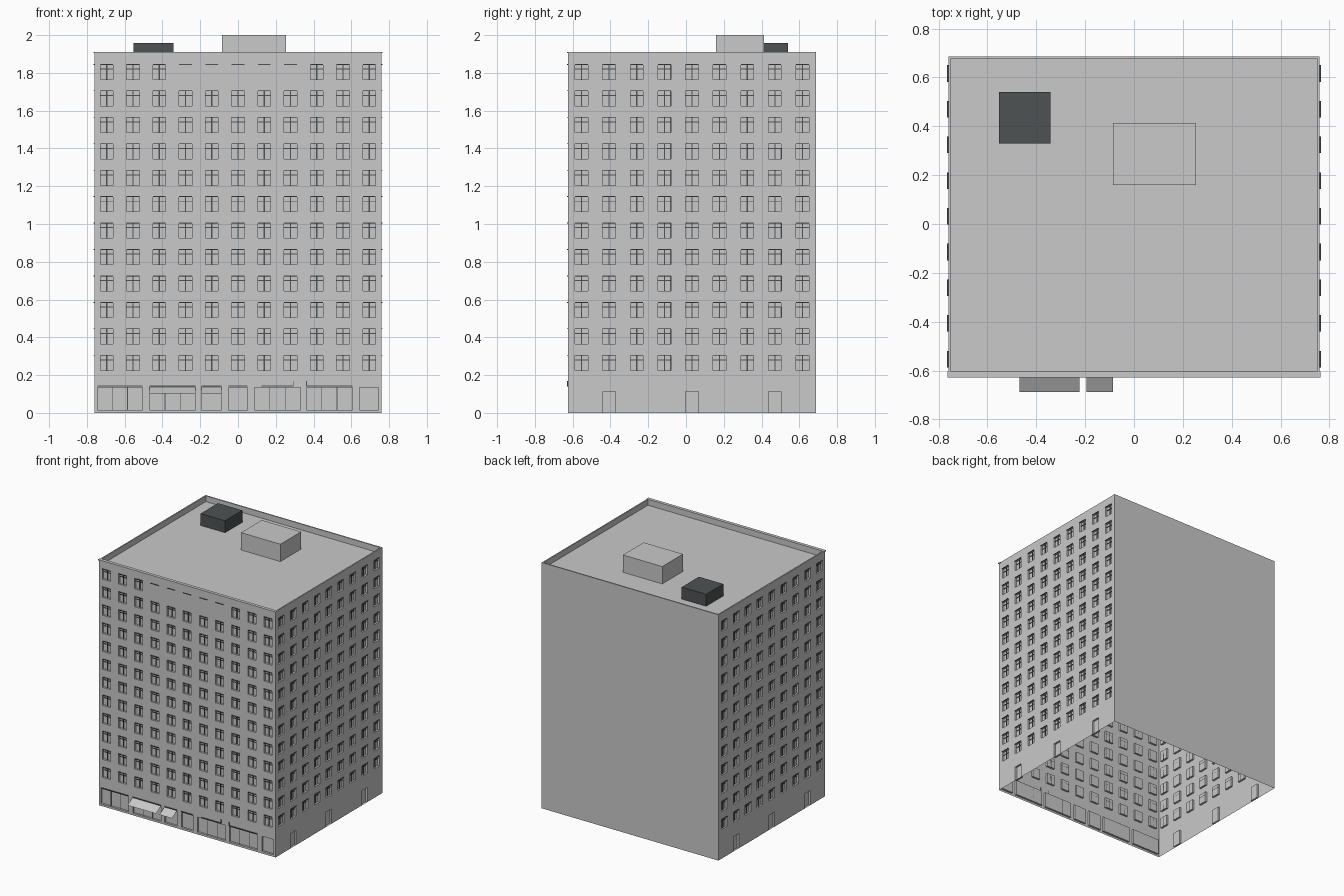
import bpy, bmesh
from math import pi
from mathutils import Matrix, Vector

cube = bpy.data.objects.get("Cube")
if cube:
    bpy.data.objects.remove(cube, do_unlink=True)


def material(name, color):
    m = bpy.data.materials.new(name)
    m.use_nodes = True
    m.diffuse_color = color
    m.node_tree.nodes["Principled BSDF"].inputs["Base Color"].default_value = color
    return m


GREY = material("concrete grey", (0.588, 0.588, 0.588, 1))
DARK = material("dark slate", (0.076, 0.085, 0.086, 1))

HX, FRONT, BACK = 0.76, -0.624, 0.687
MID, HY = (FRONT + BACK) / 2, (BACK - FRONT) / 2
TOP, ROOF, RECESS, PROUD = 1.91, 1.865, 0.015, 0.005
WIN_W, WIN_H, STEP, FIRST = 0.068, 0.08, 0.14, 0.265
FLOORS, BAND = 12, 0.19


def finish(bm, name, mat, matrix=Matrix()):
    mesh = bpy.data.meshes.new(name)
    bm.to_mesh(mesh)
    bm.free()
    mesh.materials.append(mat)
    ob = bpy.data.objects.new(name, mesh)
    ob.matrix_world = matrix
    bpy.context.collection.objects.link(ob)
    return ob


def box(bm, lo, hi):
    lo, hi = Vector(lo), Vector(hi)
    m = Matrix.Translation((lo + hi) / 2) @ Matrix.Diagonal((*(hi - lo), 1))
    bmesh.ops.create_cube(bm, size=1, matrix=m)


def quad(bm, pts):
    bm.faces.new([bm.verts.new(p) for p in pts])


def rect(u0, u1, z0, z1, d):
    return [(u0, d, z0), (u1, d, z0), (u1, d, z1), (u0, d, z1)]


def wall_band(bm, half, low, high, holes):
    """Flat wall split around rectangular holes, each hole a shallow recess."""
    us = sorted({-half, half} | {round(u, 4) for h in holes for u in h[:2]})
    zs = sorted({low, high} | {round(z, 4) for h in holes for z in h[2:]})
    for u0, u1 in zip(us, us[1:]):
        for z0, z1 in zip(zs, zs[1:]):
            u, z = (u0 + u1) / 2, (z0 + z1) / 2
            if not any(h[0] < u < h[1] and h[2] < z < h[3] for h in holes):
                quad(bm, rect(u0, u1, z0, z1, 0))
    for h in holes:
        a, b = rect(*h, 0), rect(*h, RECESS)
        quad(bm, b)
        for i in range(4):
            j = (i + 1) % 4
            quad(bm, (a[i], a[j], b[j], b[i]))


def facade(name, half, columns, reach, ground, matrix, blank=()):
    """Wall with a window grid above a ground floor of doors or shops."""
    walls, bars, lintels = bmesh.new(), bmesh.new(), bmesh.new()
    holes = []
    for c in range(columns):
        u = -reach + 2 * reach * c / (columns - 1)
        for f in range(FLOORS):
            z = FIRST + STEP * f
            u0, u1 = u - WIN_W / 2, u + WIN_W / 2
            z0, z1 = z - WIN_H / 2, z + WIN_H / 2
            # thin dark hood strip over each window
            box(lintels, (u0, -PROUD, z1 - 0.002), (u1, 0.001, z1 + 0.002))
            if f == FLOORS - 1 and c in blank:
                continue
            holes.append((u0, u1, z0, z1))
            # central mullion and upper transom
            box(bars, (u - 0.003, 0.01, z0), (u + 0.003, RECESS, z1))
            box(bars, (u0, 0.011, z1 - 0.027), (u1, RECESS, z1 - 0.022))
    wall_band(walls, half, BAND, TOP, holes)

    # ground floor openings with pane dividers
    for u0, u1, z0, z1, panes in ground:
        for i in range(1, panes):
            u = u0 + (u1 - u0) * i / panes
            box(bars, (u - 0.002, 0.01, z0), (u + 0.002, RECESS, z1))
    wall_band(walls, half, 0, BAND, [g[:4] for g in ground])
    bmesh.ops.remove_doubles(walls, verts=walls.verts, dist=0.0001)
    finish(walls, name + "_wall", GREY, matrix)
    finish(bars, name + "_window_bars", DARK, matrix)
    finish(lintels, name + "_lintels", DARK, matrix)


# Shopfronts on the front, plain doors on both sides
shops = [(a, b, 0.016, 0.134, n) for a, b, n in (
    (-0.743, -0.505, 3), (-0.468, -0.224, 3), (-0.194, -0.087, 1),
    (-0.051, 0.051, 1), (0.087, 0.331, 3), (0.362, 0.606, 3), (0.642, 0.744, 1))]
doors = [(u - 0.034, u + 0.034, 0, 0.114, 0) for u in (-0.438, 0, 0.438)]

facade("front", HX, 11, 0.695, shops, Matrix.Translation((0, FRONT, 0)),
       blank=range(3, 8))
for name, side in (("left", 1), ("right", -1)):
    facade(name, HY, 9, 0.585, doors,
           Matrix.Translation((side * HX, MID, 0)) @ Matrix.Rotation(side * pi / 2, 4, "Z"))

# Dark strips over the shops, two with a short upright at one end
bm = bmesh.new()
strips = [s[:2] for s in shops[:4]] + [(0.125, 0.295), (0.36, 0.606)]
for u0, u1, z0, z1 in [(*s, 0.139, 0.144) for s in strips] + [
        (0.291, 0.295, 0.144, 0.17), (0.36, 0.364, 0.144, 0.17)]:
    box(bm, (u0, FRONT - PROUD, z0), (u1, FRONT + 0.001, z1))
finish(bm, "shop_trim", DARK)

# Plain back wall
bm = bmesh.new()
wall_band(bm, HX, 0, TOP, [])
finish(bm, "back_wall", GREY,
       Matrix.Translation((0, BACK, 0)) @ Matrix.Rotation(pi, 4, "Z"))

# Parapet rim, its inner faces and the sunken roof
bm = bmesh.new()


def ring(x, y0, y1, z):
    return [bm.verts.new(p) for p in ((-x, y0, z), (x, y0, z), (x, y1, z), (-x, y1, z))]


outer = ring(HX, FRONT, BACK, TOP)
rim = ring(HX - 0.01, FRONT + 0.02, BACK - 0.01, TOP)
deck = ring(HX - 0.01, FRONT + 0.02, BACK - 0.01, ROOF)
for a, b in ((outer, rim), (rim, deck)):
    for i in range(4):
        j = (i + 1) % 4
        bm.faces.new((a[i], a[j], b[j], b[i]))
bm.faces.new(deck)
finish(bm, "roof_and_parapet", GREY)

# Front coping and rooftop blocks
for name, mat, lo, hi in (
        ("front_coping", GREY, (-HX - 0.004, FRONT - PROUD, TOP - 0.006),
         (HX + 0.004, FRONT + 0.02, TOP + 0.001)),
        ("lift_house", GREY, (-0.085, 0.159, ROOF), (0.253, 0.413, 2)),
        ("roof_plant", DARK, (-0.552, 0.33, ROOF), (-0.342, 0.541, 1.958))):
    bm = bmesh.new()
    box(bm, lo, hi)
    finish(bm, name, mat)

# Sloping awnings over two shops
for i, shop in enumerate(shops[1:3]):
    bm = bmesh.new()
    u0, u1 = shop[:2]
    out, top, low = FRONT - 0.064, 0.138, 0.102
    quad(bm, ((u0, out, low), (u1, out, low), (u1, FRONT, top), (u0, FRONT, top)))
    finish(bm, "awning_%d" % (i + 1), GREY)
